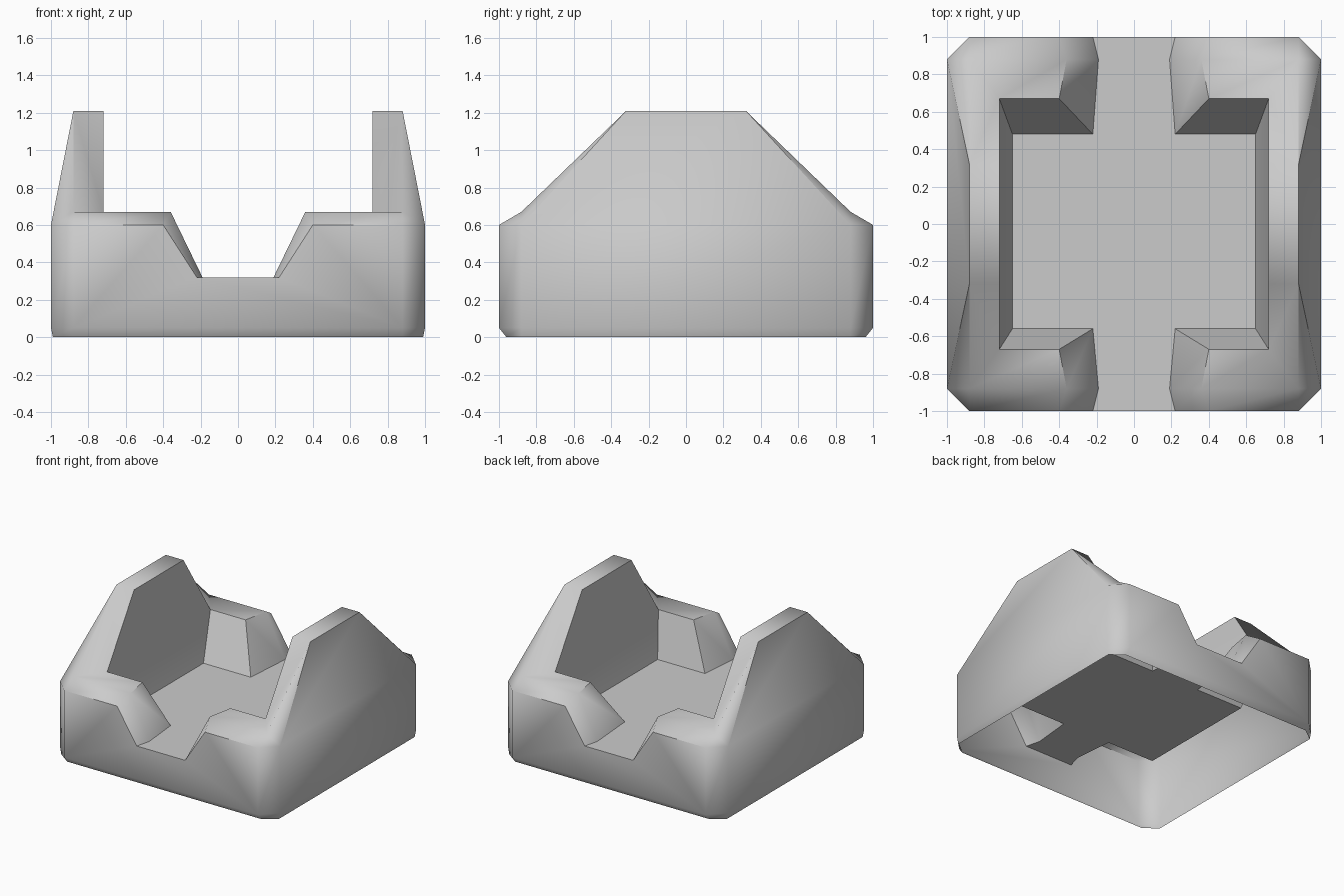
import bpy, bmesh, math

cube = bpy.data.objects.get("Cube")
if cube:
    bpy.data.objects.remove(cube, do_unlink=True)

FLOOR, BROW, SHELF, TOP, RIM = 0.32, 0.60, 0.67, 1.21, 0.05

mat = bpy.data.materials.new("plain_grey")
mat.use_nodes = True
grey = (0.6, 0.6, 0.6, 1)
mat.diffuse_color = grey
mat.node_tree.nodes["Principled BSDF"].inputs["Base Color"].default_value = grey

bm = bmesh.new()


def quadrant(sx, sy):
    """One corner of the open-bottomed tray; sx and sy mirror it."""
    fy = 0.56 if sy < 0 else 0.48           # inner floor edge

    def face(*pts):
        vs = [bm.verts.new((sx * x, sy * y, z)) for x, y, z in pts]
        bm.faces.new(vs if sx * sy > 0 else vs[::-1])

    # Named corners
    base_x, base_y = (0.99, 0.88, 0), (0.88, 0.96, 0)
    rim_x, rim_y = (1, 0.88, RIM), (0.88, 1, RIM)
    brow_x, brow_y = (1, 0.88, BROW), (0.88, 1, BROW)
    peak, peak_in = (0.88, 0.32, TOP), (0.72, 0.32, TOP)
    shelf, shelf_in = (0.88, 0.88, SHELF), (0.72, 0.67, SHELF)
    gap_out, gap_mid, gap_in = (0.40, 1, BROW), (0.36, 0.88, SHELF), (0.40, 0.67, SHELF)
    low_out, low_mid, low_in = (0.22, 1, FLOOR), (0.19, 0.88, FLOOR), (0.22, fy, FLOOR)
    corner = (0.65, fy, FLOOR)

    # Bottom bevel
    face((0.99, 0, 0), base_x, rim_x, (1, 0, RIM))
    face(base_x, base_y, rim_y, rim_x)
    face(base_y, (0, 0.96, 0), (0, 1, RIM), rim_y)
    # Outer walls
    face((1, 0, RIM), rim_x, brow_x, (1, 0, BROW))
    face((1, 0, BROW), brow_x, peak, (0.88, 0, TOP))
    face(rim_x, rim_y, brow_y, brow_x)
    face(rim_y, (0, 1, RIM), (0, 1, FLOOR), low_out, gap_out, brow_y)
    # Shoulder, shelf and sloping wall end
    face(brow_x, shelf, peak)
    face(brow_x, brow_y, shelf)
    face(brow_y, gap_out, gap_mid, shelf)
    face(shelf, gap_mid, gap_in, shelf_in)
    face(peak, shelf, shelf_in)
    face(peak, shelf_in, peak_in)
    face((0.88, 0, TOP), peak, peak_in, (0.72, 0, TOP))
    # Sides of the gap
    face(gap_out, low_out, low_mid, gap_mid)
    face(gap_mid, low_mid, low_in, gap_in)
    # Inner walls
    face((0.72, 0, TOP), peak_in, shelf_in, (0.72, 0, SHELF))
    face((0.72, 0, SHELF), shelf_in, corner, (0.65, 0, FLOOR))
    face(shelf_in, gap_in, low_in, corner)
    # Floor
    face((0, 0, FLOOR), (0.65, 0, FLOOR), corner, low_in, low_mid, low_out, (0, 1, FLOOR))


for sx in (1, -1):
    for sy in (1, -1):
        quadrant(sx, sy)
bmesh.ops.remove_doubles(bm, verts=bm.verts, dist=0.0005)

# Join the halves of each panel across the mirror planes
for axis in (0, 1):
    seam = [e for e in bm.edges if len(e.link_faces) == 2
            and all(abs(v.co[axis]) < 0.001 for v in e.verts)]
    bmesh.ops.dissolve_edges(bm, edges=seam, use_verts=True)
stray = [v for v in bm.verts if len(v.link_edges) == 2 and min(abs(v.co.x), abs(v.co.y)) < 0.001]
bmesh.ops.dissolve_verts(bm, verts=stray)
bm.normal_update()

# Soft shading with crisp steep edges and a crisp floor outline
for f in bm.faces:
    f.smooth = True
for e in bm.edges:
    on_floor = all(abs(v.co.z - FLOOR) < 0.001 for v in e.verts)
    steep = len(e.link_faces) == 2 and e.calc_face_angle() > math.radians(58)
    e.smooth = not (on_floor or steep)

mesh = bpy.data.meshes.new("tray_shell")
bm.to_mesh(mesh)
bm.free()
mesh.materials.append(mat)
tray = bpy.data.objects.new("tray_shell", mesh)
bpy.context.collection.objects.link(tray)
